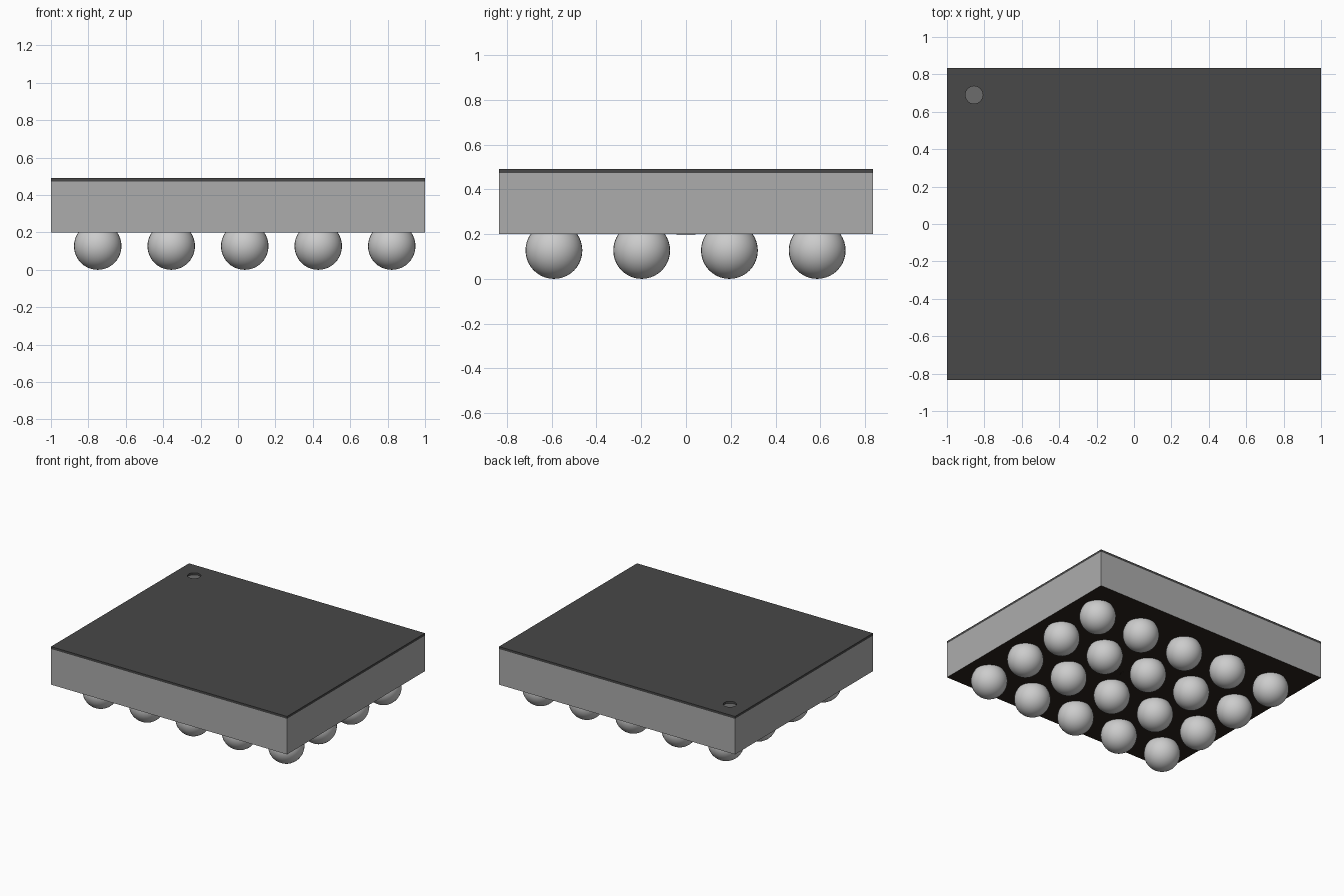
import bpy, bmesh, math

if "Cube" in bpy.data.objects:
    bpy.data.objects.remove(bpy.data.objects["Cube"])


def material(name, srgb):
    lin = [((c / 255 + 0.055) / 1.055) ** 2.4 for c in srgb]
    m = bpy.data.materials.new(name)
    m.use_nodes = True
    m.diffuse_color = (*lin, 1)
    m.node_tree.nodes["Principled BSDF"].inputs["Base Color"].default_value = (*lin, 1)
    return m


BODY = material("body grey", (172, 172, 172))
LID = material("lid charcoal", (72, 72, 72))
MARK = material("marker grey", (108, 108, 108))
BASE = material("underside dark brown", (42, 34, 28))
BALL = material("solder silver", (204, 204, 204))

HX, HY = 1.0, 0.835          # half width and half depth
Z0, Z1, Z2 = 0.2, 0.473, 0.491   # underside, lid joint, top
R = 0.127                    # ball radius


def make(name, bm, *mats):
    me = bpy.data.meshes.new(name)
    bm.to_mesh(me)
    bm.free()
    ob = bpy.data.objects.new(name, me)
    bpy.context.collection.objects.link(ob)
    for m in mats:
        me.materials.append(m)
    return ob


def box(name, z0, z1, *mats):
    bm = bmesh.new()
    bmesh.ops.create_cube(bm, size=1)
    for v in bm.verts:
        v.co = (v.co.x * 2 * HX, v.co.y * 2 * HY, z0 if v.co.z < 0 else z1)
    return make(name, bm, *mats)


def disc(name, x, y, z0, z1, r, mat, sides=16):
    bm = bmesh.new()
    bmesh.ops.create_cone(bm, cap_ends=True, segments=sides,
                          radius1=r, radius2=r, depth=z1 - z0)
    bmesh.ops.translate(bm, verts=bm.verts, vec=(x, y, (z0 + z1) / 2))
    return make(name, bm, mat)


# Body, with a dark underside
body = box("package_body", Z0, Z1, BODY, BASE)
for p in body.data.polygons:
    p.material_index = 1 if p.normal.z < -0.5 else 0

# Lid with a round corner recess
lid = box("lid", Z1, Z2, LID)
cutter = disc("recess_cutter", -0.855, 0.69, Z1 - 0.05, Z2 + 0.05, 0.047, LID)
cutter.hide_render = True
cutter.hide_set(True)
cut = lid.modifiers.new("corner recess", "BOOLEAN")
cut.operation = "DIFFERENCE"
cut.solver = "EXACT"
cut.object = cutter

# Marker on the recess floor and faint mark under the body
disc("corner_marker", -0.855, 0.69, Z1 - 0.001, Z1 + 0.003, 0.047, MARK)
disc("underside_mark", 0.07, 0.0, Z0 - 0.001, Z0 + 0.001, 0.043, BASE)

# Grid of balls sharing one smooth mesh
bm = bmesh.new()
bmesh.ops.create_uvsphere(bm, u_segments=32, v_segments=20, radius=R)
for f in bm.faces:
    f.smooth = True
first = make("solder_ball_1_1", bm, BALL)
for i in range(5):
    for j in range(4):
        ob = first
        if i or j:
            ob = bpy.data.objects.new(f"solder_ball_{i + 1}_{j + 1}", first.data)
            bpy.context.collection.objects.link(ob)
        ob.location = (-0.75 + 0.393 * i, -0.59 + 0.392 * j, R)
